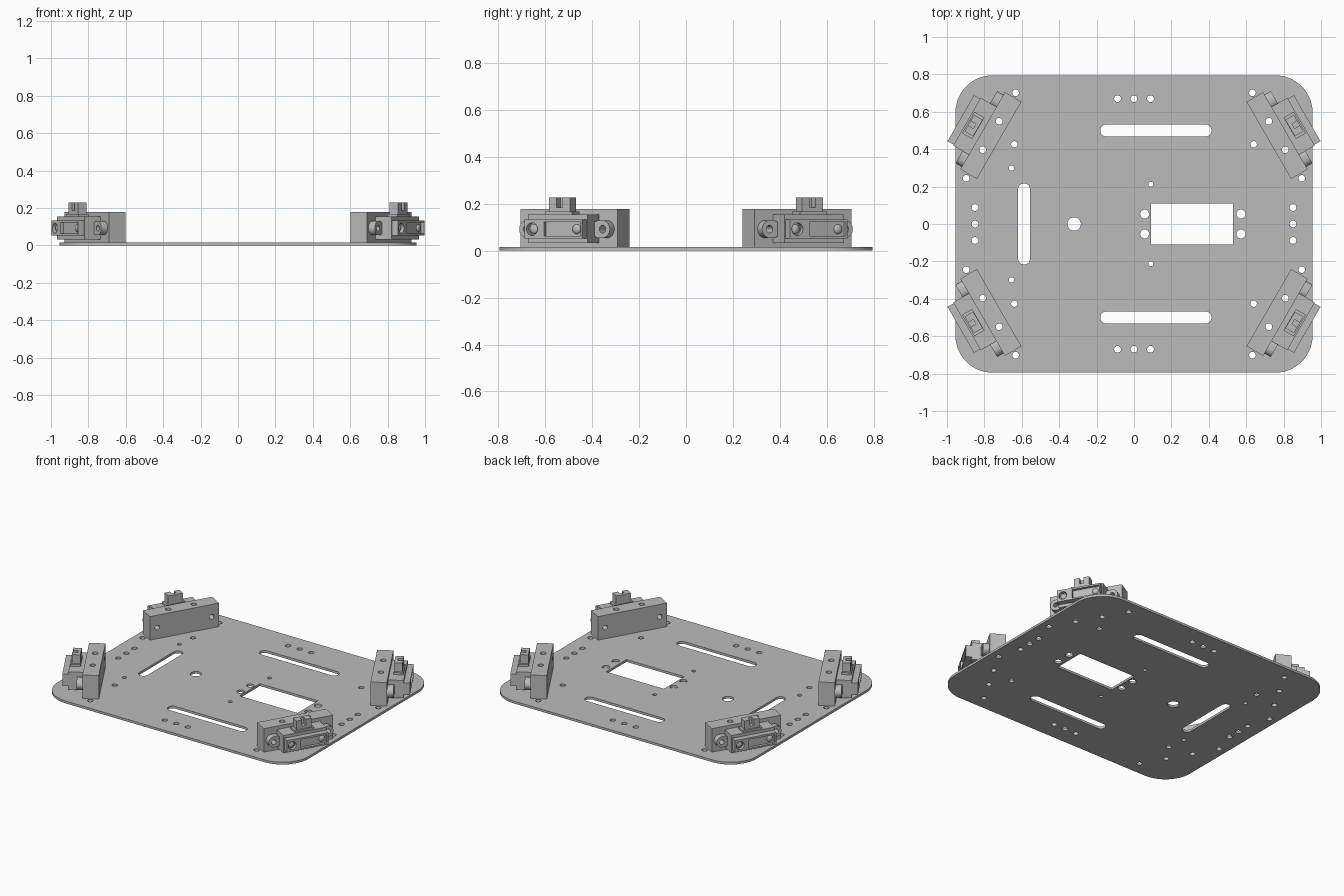
import bpy, bmesh, math
from mathutils import Matrix, Vector

if "Cube" in bpy.data.objects:
    bpy.data.objects.remove(bpy.data.objects["Cube"], do_unlink=True)

grey = bpy.data.materials.new("plain grey")
grey.use_nodes = True
grey.diffuse_color = (0.5, 0.5, 0.5, 1)
grey.node_tree.nodes["Principled BSDF"].inputs["Base Color"].default_value = (0.5, 0.5, 0.5, 1)


def prism(bm, a, b, w, h, r, lo, hi, axis="Z", n=8):
    """Rounded rectangle centred on (a, b), extruded from lo to hi."""
    outline = []
    for i, (sx, sy) in enumerate([(1, 1), (-1, 1), (-1, -1), (1, -1)]):
        for k in range(n + 1 if r else 1):
            ang = math.pi / 2 * (i + k / n)
            p = (a + sx * (w / 2 - r) + r * math.cos(ang),
                 b + sy * (h / 2 - r) + r * math.sin(ang))
            if not outline or math.dist(p, outline[-1]) > 1e-5:
                outline.append(p)
    if math.dist(outline[0], outline[-1]) < 1e-5:
        outline.pop()

    def place(p, c):
        return (c, p[0], p[1]) if axis == "X" else (p[0], p[1], c)

    bottom = [bm.verts.new(place(p, lo)) for p in outline]
    top = [bm.verts.new(place(p, hi)) for p in outline]
    bm.faces.new(bottom[::-1])
    bm.faces.new(top)
    for i in range(len(outline)):
        j = (i + 1) % len(outline)
        bm.faces.new((bottom[i], bottom[j], top[j], top[i]))


def hole(bm, a, b, r, lo, hi, axis="Z"):
    prism(bm, a, b, 2 * r, 2 * r, r, lo, hi, axis, 6)


def box(bm, x, y, z):
    prism(bm, sum(x) / 2, sum(y) / 2, x[1] - x[0], y[1] - y[0], 0, *z)


def make(name, bm):
    mesh = bpy.data.meshes.new(name)
    bm.to_mesh(mesh)
    bm.free()
    mesh.materials.append(grey)
    obj = bpy.data.objects.new(name, mesh)
    bpy.context.collection.objects.link(obj)
    return obj


def select(obj):
    bpy.ops.object.select_all(action="DESELECT")
    obj.select_set(True)
    bpy.context.view_layer.objects.active = obj


def cut(obj, bm):
    cutter = make("cutter", bm)
    cutter.hide_render = True
    mod = obj.modifiers.new("cut", "BOOLEAN")
    mod.operation, mod.solver, mod.object = "DIFFERENCE", "EXACT", cutter
    select(obj)
    bpy.ops.object.modifier_apply(modifier=mod.name)
    bpy.data.objects.remove(cutter, do_unlink=True)


def smooth(obj):
    select(obj)
    bpy.ops.object.shade_smooth_by_angle(angle=math.radians(32))


THICK = 0.016
CORNER = Vector((0.765, 0.473))
ALONG = Vector((-0.5, 0.866))
SIGNS = [(1, 1), (-1, 1), (-1, -1), (1, -1)]

# Base plate
bm = bmesh.new()
prism(bm, 0, 0, 1.91, 1.59, 0.2, 0, THICK, n=14)
plate = make("base_plate", bm)

# Plate openings
bm = bmesh.new()
lo, hi = -0.05, 0.1
for s in (1, -1):
    prism(bm, 0.117, s * 0.5, 0.595, 0.065, 0.0325, lo, hi)
    hole(bm, 0.09, s * 0.213, 0.013, lo, hi)
    hole(bm, -0.655, s * 0.299, 0.014, lo, hi)
    for x in (0.057, 0.572):
        hole(bm, x, s * 0.053, 0.024, lo, hi)
    for k in (-0.088, 0, 0.088):
        hole(bm, k, s * 0.67, 0.018, lo, hi)
        hole(bm, s * 0.85, k, 0.018, lo, hi)
prism(bm, -0.588, 0, 0.063, 0.435, 0.0315, lo, hi)
prism(bm, 0.31, 0, 0.44, 0.22, 0, lo, hi)
hole(bm, -0.32, 0, 0.036, lo, hi)
for sx, sy in SIGNS:
    hole(bm, sx * 0.64, sy * 0.426, 0.017, lo, hi)
    for k in (-1.5, -0.5, 0.5, 1.5):
        p = CORNER + ALONG * k * 0.176
        hole(bm, sx * p.x, sy * p.y, 0.018, lo, hi)
cut(plate, bm)
smooth(plate)

# Mounting block: local x points outward, local y runs along the block
MID = 0.092
bm = bmesh.new()
box(bm, (-0.051, 0.051), (-0.238, 0.238), (THICK, 0.178))
block = make("mounting_block", bm)
bm = bmesh.new()
for s in (1, -1):
    hole(bm, 0, s * 0.088, 0.018, 0, 0.3)
cut(block, bm)
bm = bmesh.new()
for s in (1, -1):
    hole(bm, s * 0.187, MID, 0.016, -0.1, 0.1, "X")
cut(block, bm)

# Sensor ears
bm = bmesh.new()
for s in (1, -1):
    prism(bm, s * 0.178, MID, 0.09, 0.075, 0.0374, 0.051, 0.09, "X")
ears = make("sensor_ears", bm)
bm = bmesh.new()
for s in (1, -1):
    hole(bm, s * 0.187, MID, 0.016, 0, 0.2, "X")
cut(ears, bm)

# Sensor body
bm = bmesh.new()
box(bm, (0.051, 0.148), (-0.1475, 0.1475), (0.032, 0.154))
body = make("sensor_body", bm)

# Sensor front housing with a round port and a wide window
bm = bmesh.new()
box(bm, (0.148, 0.186), (-0.142, 0.142), (0.052, 0.134))
housing = make("sensor_housing", bm)
bm = bmesh.new()
hole(bm, -0.105, MID, 0.027, 0.165, 0.25, "X")
prism(bm, 0.045, MID, 0.18, 0.06, 0, 0.168, 0.25, "X")
cut(housing, bm)

# Sensor lenses
bm = bmesh.new()
for y in (-0.105, 0.105):
    bmesh.ops.create_uvsphere(
        bm, u_segments=16, v_segments=8, radius=0.021,
        matrix=Matrix.Translation((0.166, y, MID)) @ Matrix.Diagonal((0.6, 1, 1, 1)))
lenses = make("sensor_lenses", bm)

# Cable connector
bm = bmesh.new()
box(bm, (0.078, 0.14), (-0.066, 0.066), (0.15, 0.168))
base = make("connector_base", bm)
bm = bmesh.new()
box(bm, (0.08, 0.133), (-0.051, 0.051), (0.16, 0.228))
plug = make("connector", bm)
bm = bmesh.new()
box(bm, (0.1, 0.2), (-0.014, 0.014), (0.185, 0.3))
cut(plug, bm)

# One set of parts at each corner, turned outward
parts = [block, ears, body, housing, lenses, base, plug]
for part in parts:
    smooth(part)
    for i, (sx, sy) in enumerate(SIGNS):
        copy = part
        if i:
            copy = part.copy()
            bpy.context.collection.objects.link(copy)
        copy.location = (sx * CORNER.x, sy * CORNER.y, 0)
        copy.rotation_euler.z = math.atan2(sy * 0.5, sx * 0.866)
